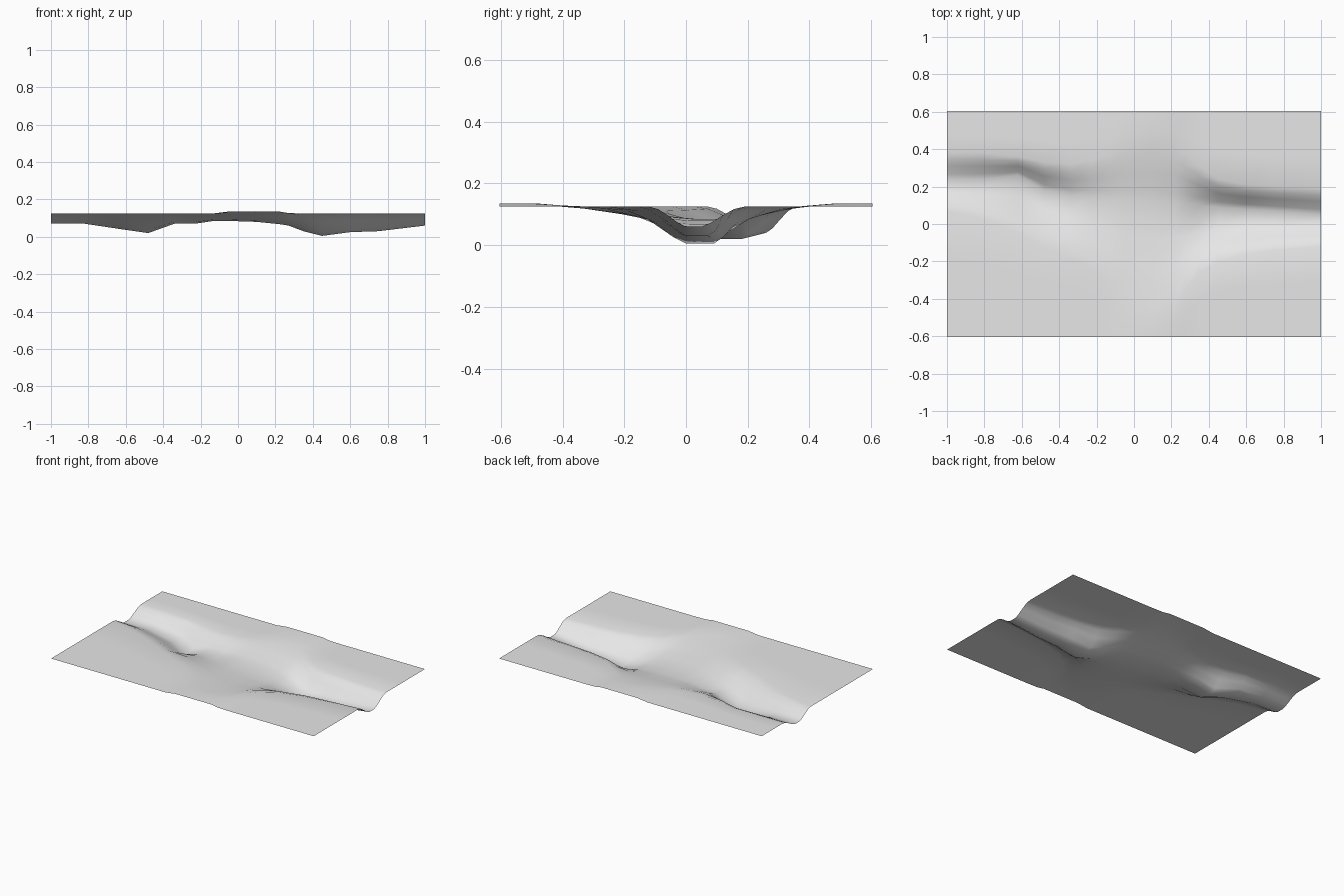
import bpy
import bmesh

GROUND = 0.125
HALF_DEPTH = 0.605
PATH_RISE = 0.01

if "Cube" in bpy.data.objects:
    bpy.data.objects.remove(bpy.data.objects["Cube"], do_unlink=True)

# River stations: x, bed height, front lip, bed front, bed back, back lip
STATIONS = [
    (-1, .07, .07, .19, .24, .38),
    (-.82, .07, .03, .19, .24, .38),
    (-.62, .04, -.05, .18, .26, .36),
    (-.48, .02, -.12, .11, .18, .33),
    (-.34, .07, -.19, .08, .15, .32),
    (-.23, .07, -.25, .06, .14, .34),
    (-.13, .085, -.32, .03, .13, .37),
    (-.05, .085, -.4, .02, .13, .4),
    (.1, .08, -.45, .01, .12, .43),
    (.22, .068, -.43, .01, .11, .41),
    (.27, .06, -.35, .01, .11, .38),
    (.35, .03, -.26, .01, .1, .31),
    (.45, .005, -.2, 0, .09, .24),
    (.6, .025, -.16, 0, .08, .21),
    (.75, .03, -.14, 0, .07, .2),
    (1, .06, -.12, 0, .05, .19),
]


def mix(a, b, t):
    return a + (b - a) * t


def path_rise(x):
    """Height of the worn path that crosses the river."""
    ramp = min((x + 0.13) / 0.08, (0.28 - x) / 0.06)
    return PATH_RISE * max(0, min(1, ramp))


def bank(edge, lip, bed, bed_z, rise):
    """Points from the outer edge down to the river bed."""
    top = GROUND + rise
    points = [(edge, top), (mix(edge, lip, 0.6), top), (lip, GROUND + rise / 3)]
    for across, drop in ((0.25, 0.13), (0.5, 0.43), (0.8, 0.83)):
        points.append((mix(lip, bed, across), mix(GROUND, bed_z, drop)))
    points.append((bed, bed_z))
    return points


def cross_section(station):
    x, bed_z, front_lip, bed_front, bed_back, back_lip = station
    rise = path_rise(x)
    front = bank(-HALF_DEPTH, front_lip, bed_front, bed_z, rise)
    back = bank(HALF_DEPTH, back_lip, bed_back, bed_z, rise)
    return [(x, y, z) for y, z in front + back[::-1]]


# Ground sheet with the river channel and shallow crossing
bm = bmesh.new()
rows = [[bm.verts.new(p) for p in cross_section(s)] for s in STATIONS]
for left, right in zip(rows, rows[1:]):
    for i in range(len(left) - 1):
        bm.faces.new((left[i], right[i], right[i + 1], left[i + 1]))
for face in bm.faces:
    face.smooth = True

mesh = bpy.data.meshes.new("river_terrain")
bm.to_mesh(mesh)
bm.free()
terrain = bpy.data.objects.new("river_terrain", mesh)
bpy.context.collection.objects.link(terrain)

# Plain grey ground
ground = bpy.data.materials.new("ground_grey")
ground.use_nodes = True
colour = (0.8, 0.8, 0.8, 1)
ground.diffuse_color = colour
ground.node_tree.nodes["Principled BSDF"].inputs["Base Color"].default_value = colour
mesh.materials.append(ground)
